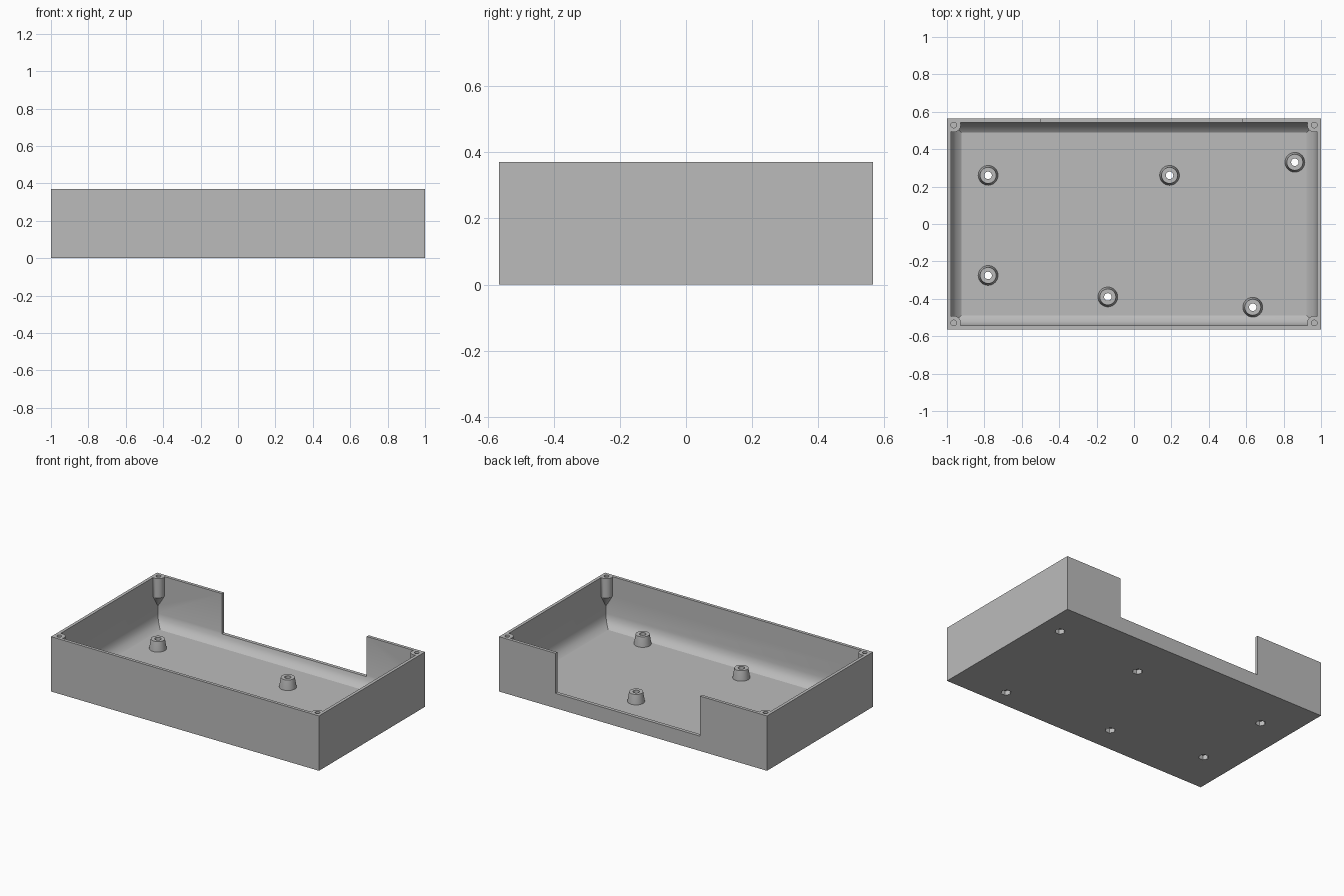
import bpy, bmesh, math

if "Cube" in bpy.data.objects:
    bpy.data.objects.remove(bpy.data.objects["Cube"])

W, D, H = 1.0, 0.565, 0.37      # half width, half depth, height
FLOOR = 0.034
STANDOFFS = [(-0.78, 0.26), (0.19, 0.26), (0.86, 0.33),
             (-0.78, -0.275), (-0.14, -0.39), (0.635, -0.445)]

grey = bpy.data.materials.new("plain grey")
grey.diffuse_color = (0.5, 0.5, 0.5, 1)
grey.use_nodes = True
grey.node_tree.nodes["Principled BSDF"].inputs["Base Color"].default_value = grey.diffuse_color


def make(name, bm):
    bmesh.ops.recalc_face_normals(bm, faces=bm.faces)
    mesh = bpy.data.meshes.new(name)
    bm.to_mesh(mesh)
    bm.free()
    mesh.materials.append(grey)
    ob = bpy.data.objects.new(name, mesh)
    bpy.context.collection.objects.link(ob)
    return ob


def loft(name, rings):
    """Closed solid through a stack of equal-length vertex rings."""
    bm = bmesh.new()
    loops = [[bm.verts.new(p) for p in r] for r in rings]
    n = len(loops[0])
    for a, b in zip(loops, loops[1:]):
        for i in range(n):
            j = (i + 1) % n
            bm.faces.new((a[i], a[j], b[j], b[i]))
    bm.faces.new(loops[0])
    bm.faces.new(loops[-1])
    return make(name, bm)


def rect(inset, z):
    x, y = W - inset, D - inset
    return [(-x, -y, z), (x, -y, z), (x, y, z), (-x, y, z)]


def circle(cx, cy, r, z, n=32):
    return [(cx + r * math.cos(2 * math.pi * i / n),
             cy + r * math.sin(2 * math.pi * i / n), z) for i in range(n)]


def boolean(target, tool, op):
    mod = target.modifiers.new(op, 'BOOLEAN')
    mod.operation, mod.solver, mod.object = op, 'EXACT', tool
    bpy.context.view_layer.objects.active = target
    bpy.ops.object.modifier_apply(modifier=mod.name)
    bpy.data.objects.remove(tool, do_unlink=True)


# open tray: outer walls, rim, inner walls with a curved foot, floor
tray = loft("enclosure_base", [
    rect(0, 0), rect(0, H), rect(0.021, H), rect(0.021, 0.11),
    rect(0.029, 0.079), rect(0.046, 0.054), rect(0.077, FLOOR)])

# wide notch in the back wall
boolean(tray, loft("notch_cutter", [
    [(-0.5, 0.5, z), (0.58, 0.5, z), (0.58, 0.6, z), (-0.5, 0.6, z)]
    for z in (0.1, 0.5)]), 'DIFFERENCE')

# corner screw posts, tapering away into the corners
for sx in (-1, 1):
    for sy in (-1, 1):
        cx, cy = sx * 0.964, sy * 0.529

        def post(r, z, x=cx, y=cy):
            return [(max(-W + 0.006, min(W - 0.006, px)),
                     max(-D + 0.006, min(D - 0.006, py)), pz)
                    for px, py, pz in circle(x, y, r, z)]

        boolean(tray, loft("post", [
            post(0.004, 0.155, sx * 0.985, sy * 0.55),
            post(0.038, 0.24), post(0.038, H)]), 'UNION')
        boolean(tray, loft("screw_hole", [
            circle(cx, cy, 0.015, 0.22, 24), circle(cx, cy, 0.015, 0.5, 24)]), 'DIFFERENCE')

# board standoffs with through holes and hexagonal nut pockets underneath
for x, y in STANDOFFS:
    boolean(tray, loft("standoff", [
        circle(x, y, 0.053, 0.02), circle(x, y, 0.053, FLOOR + 0.004),
        circle(x, y, 0.043, 0.1)]), 'UNION')
    boolean(tray, loft("through_hole", [
        circle(x, y, 0.02, -0.1), circle(x, y, 0.02, 0.2)]), 'DIFFERENCE')
    boolean(tray, loft("nut_pocket", [
        circle(x, y, 0.032, -0.1, 6), circle(x, y, 0.032, 0.03, 6)]), 'DIFFERENCE')

# smooth the curved foot and round posts, keep other edges sharp
bpy.ops.object.select_all(action='DESELECT')
tray.select_set(True)
bpy.context.view_layer.objects.active = tray
bpy.ops.object.shade_smooth_by_angle(angle=math.radians(30))
